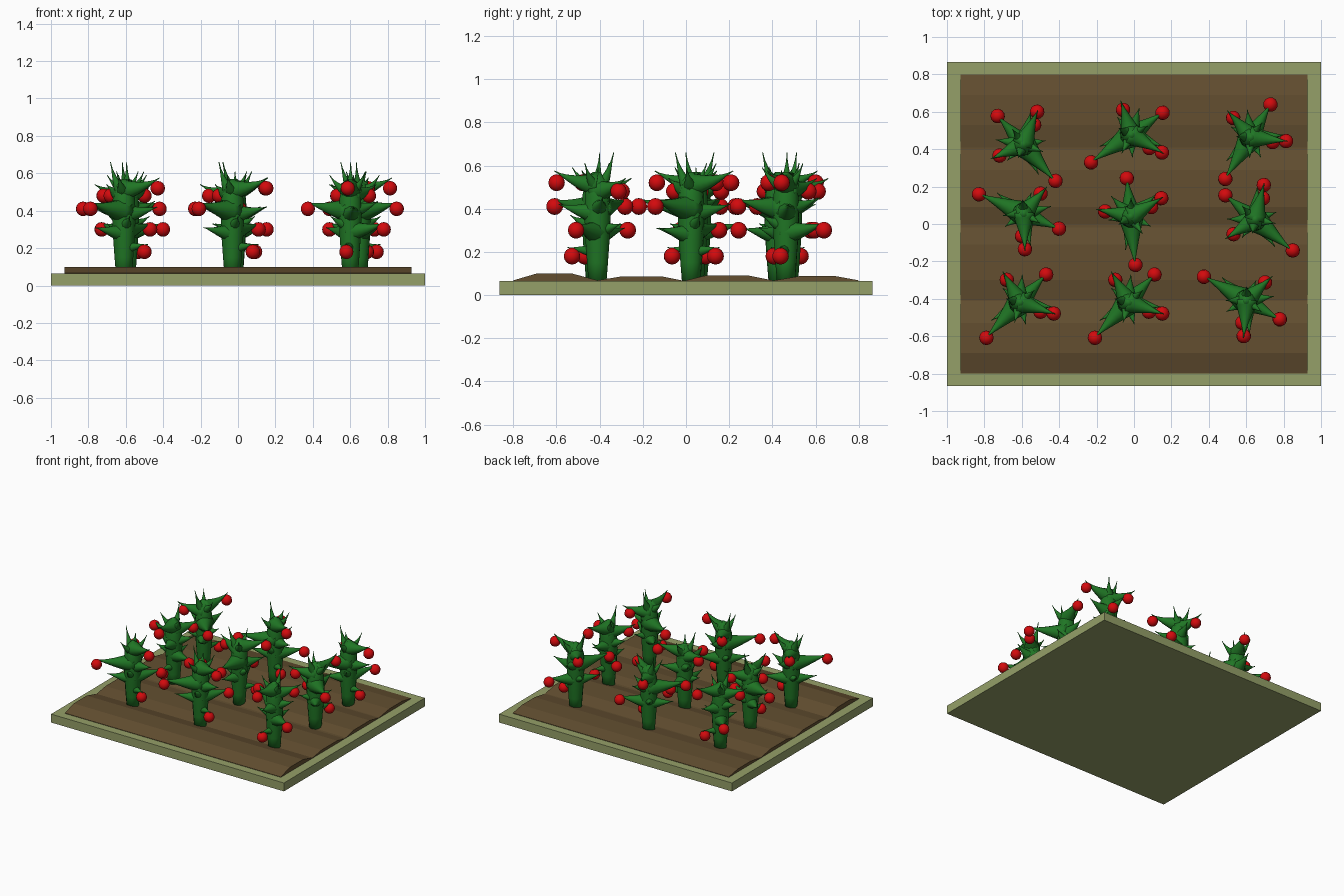
import bpy, bmesh, math
from mathutils import Vector, Matrix

cube = bpy.data.objects.get("Cube")
if cube:
    bpy.data.objects.remove(cube, do_unlink=True)


def material(name, rgb):
    m = bpy.data.materials.new(name)
    m.use_nodes = True
    m.diffuse_color = (*rgb, 1)
    m.node_tree.nodes["Principled BSDF"].inputs["Base Color"].default_value = (*rgb, 1)
    return m


olive = material("olive frame", (0.30, 0.35, 0.14))
brown = material("brown soil", (0.125, 0.078, 0.03))
green = material("leaf green", (0.014, 0.18, 0.018))
red = material("berry red", (0.65, 0.003, 0.004))


def make_mesh(name, bm, mat, smooth=False):
    bmesh.ops.recalc_face_normals(bm, faces=bm.faces)
    for f in bm.faces:
        f.smooth = smooth
    me = bpy.data.meshes.new(name)
    bm.to_mesh(me)
    bm.free()
    me.materials.append(mat)
    return me


def place(name, me, loc=(0, 0, 0), turn=0):
    ob = bpy.data.objects.new(name, me)
    ob.location = loc
    ob.rotation_euler.z = math.radians(turn)
    bpy.context.collection.objects.link(ob)
    return ob


def tube(bm, points, radii, sides=10):
    """Loft rings along a path, closing both ends."""
    rings = []
    for i, p in enumerate(points):
        d = points[min(i + 1, len(points) - 1)] - points[max(i - 1, 0)]
        q = d.to_track_quat("Z", "Y")
        rings.append([bm.verts.new(p + q @ Vector((math.cos(a), math.sin(a), 0)) * radii[i])
                      for a in (2 * math.pi * k / sides for k in range(sides))])
    for lo, hi in zip(rings, rings[1:]):
        for k in range(sides):
            n = (k + 1) % sides
            bm.faces.new((lo[k], lo[n], hi[n], hi[k]))
    bm.faces.new(rings[0])
    bm.faces.new(rings[-1])


def polar(angle, r, z):
    a = math.radians(angle)
    return Vector((r * math.cos(a), r * math.sin(a), z))


# Wooden base slab
bm = bmesh.new()
bmesh.ops.create_cube(bm, size=1, matrix=Matrix.Translation((0, 0, 0.0325)) @ Matrix.Diagonal((2, 1.73, 0.065, 1)))
place("planter_base", make_mesh("planter_base", bm, olive))

# Soil with four ploughed ridges: start, crest start, crest end, end, crest height
ridges = [(-0.80, -0.69, -0.53, -0.41, 0.100), (-0.41, -0.30, -0.11, -0.02, 0.086),
          (0.0, 0.09, 0.29, 0.40, 0.090), (0.41, 0.53, 0.69, 0.80, 0.088)]
floor = 0.068
profile = [(-0.80, 0.05)]
for a, b, c, d, top in ridges:
    profile += [(a, floor), (b, top), (c, top), (d, floor)]
profile.append((0.80, 0.05))
bm = bmesh.new()
end = bm.faces.new([bm.verts.new((-0.928, y, z)) for y, z in profile])
out = bmesh.ops.extrude_face_region(bm, geom=[end])
bmesh.ops.translate(bm, vec=(1.856, 0, 0), verts=[v for v in out["geom"] if isinstance(v, bmesh.types.BMVert)])
place("soil", make_mesh("soil", bm, brown))

# Thorny plant: trunk, then horns as (angle, reach, tip height, root height, root radius)
horns = [(226, 0.265, 0.445, 0.40, 0.070), (47, 0.215, 0.335, 0.29, 0.060),
         (-24, 0.14, 0.22, 0.20, 0.040), (-18, 0.20, 0.575, 0.51, 0.060),
         (119, 0.19, 0.54, 0.48, 0.060), (164, 0.075, 0.66, 0.50, 0.050),
         (-8, 0.18, 0.42, 0.38, 0.060), (212, 0.18, 0.31, 0.28, 0.055),
         (85, 0.15, 0.45, 0.40, 0.055), (285, 0.12, 0.37, 0.32, 0.050),
         (140, 0.12, 0.33, 0.30, 0.050), (40, 0.10, 0.61, 0.50, 0.045),
         (255, 0.11, 0.59, 0.50, 0.045)]
bm = bmesh.new()
trunk = [(0.05, 0.042), (0.15, 0.050), (0.26, 0.058), (0.36, 0.062),
         (0.46, 0.060), (0.53, 0.045), (0.57, 0.012)]
tube(bm, [Vector((0, 0, z)) for z, r in trunk], [r for z, r in trunk], 12)
for angle, reach, tip, root, width in horns:
    a, b, c = Vector((0, 0, root)), polar(angle, reach * 0.55, root + 0.01), polar(angle, reach, tip)
    ts = [i / 8 for i in range(9)]
    path = [a * (1 - t) ** 2 + b * 2 * t * (1 - t) + c * t * t for t in ts]
    tube(bm, path, [max(0.002, width * (1 - t) ** 1.25) for t in ts])
plant_mesh = make_mesh("plant", bm, green, True)

# Berries hanging under the horn tips
berries = [(226.5, 0.26, 0.41), (47, 0.205, 0.30), (-24, 0.12, 0.18), (-18, 0.19, 0.52), (120, 0.14, 0.48)]
bm = bmesh.new()
for b in berries:
    bmesh.ops.create_uvsphere(bm, u_segments=12, v_segments=8, radius=0.039, matrix=Matrix.Translation(polar(*b)))
berry_mesh = make_mesh("berries", bm, red, True)

# Three rows of plants, each turned differently
spots = [(-0.61, -0.42, 0), (-0.03, -0.42, 0), (0.60, -0.41, -76),
         (-0.59, 0.055, -70), (-0.017, 0.04, 49), (0.648, 0.024, 94),
         (-0.592, 0.425, 85), (-0.015, 0.477, -12), (0.624, 0.463, 12)]
for i, (x, y, turn) in enumerate(spots, 1):
    place(f"plant_{i}", plant_mesh, (x, y, 0), turn)
    place(f"berries_{i}", berry_mesh, (x, y, 0), turn)
